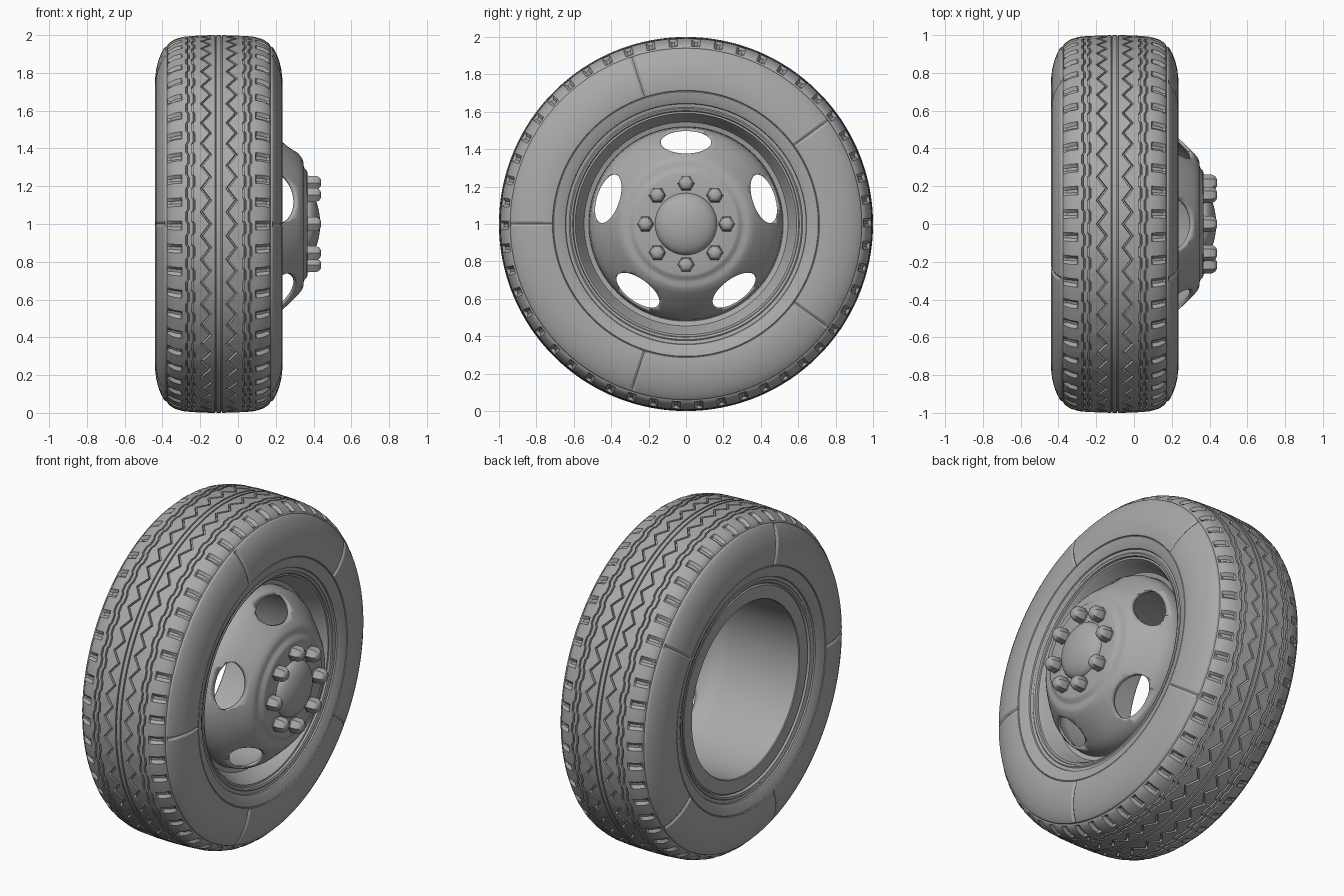
import bpy, bmesh, math
from math import sin, cos, pi, radians

cube = bpy.data.objects.get("Cube")
if cube:
    bpy.data.objects.remove(cube)

GREY = (0.4, 0.4, 0.4, 1)
grey = bpy.data.materials.new("plain_grey")
grey.use_nodes = True
grey.diffuse_color = GREY
grey.node_tree.nodes["Principled BSDF"].inputs["Base Color"].default_value = GREY

MID = -0.102          # middle of the tyre along the axle
PITCH = 8             # segments per tread block
SEGS = PITCH * 50


def finish(bm, name, angle=30):
    bmesh.ops.recalc_face_normals(bm, faces=bm.faces)
    mesh = bpy.data.meshes.new(name)
    bm.to_mesh(mesh)
    bm.free()
    mesh.materials.append(grey)
    ob = bpy.data.objects.new(name, mesh)
    bpy.context.collection.objects.link(ob)
    bpy.ops.object.select_all(action='DESELECT')
    ob.select_set(True)
    bpy.context.view_layer.objects.active = ob
    bpy.ops.object.shade_smooth_by_angle(angle=radians(angle))
    return ob


def revolve(name, profile, segs=128, shape=None, angle=30):
    """Spin a closed (x, r, kind) loop around the axle; shape() may move points."""
    bm = bmesh.new()
    rings = []
    for k in range(segs):
        a = 2 * pi * k / segs
        ring = []
        for point in profile:
            x, r = shape(point, k) if shape else point[:2]
            ring.append(bm.verts.new((x, r * cos(a), 1 + r * sin(a))))
        rings.append(ring)
    n = len(profile)
    for k in range(segs):
        here, there = rings[k], rings[(k + 1) % segs]
        for i in range(n):
            j = (i + 1) % n
            bm.faces.new((here[i], here[j], there[j], there[i]))
    bmesh.ops.remove_doubles(bm, verts=bm.verts, dist=1e-5)
    return finish(bm, name, angle)


# Tyre: half profile as (offset from middle, radius, kind), outwards from the crown
def crown(u):
    return 1 - 0.25 * u * u


half = []
for u, w, depth, kind in ((0.015, 0.004, 0.008, "plain"), (0.068, 0.007, 0.016, "zigzag"),
                          (0.135, 0.005, 0.010, "step"), (0.165, 0.005, 0.010, "step")):
    half += [(u - w, crown(u), kind), (u - w * 0.6, crown(u) - depth, kind),
             (u + w * 0.6, crown(u) - depth, kind), (u + w, crown(u), kind)]
half += [(0.195, 0.989, "plain"), (0.203, 0.987, "lug"), (0.235, 0.977, "lug"),
         (0.258, 0.962, "lug"), (0.270, 0.950, "plain"), (0.274, 0.940, "plain"),
         (0.284, 0.937, "plain"), (0.290, 0.930, "side"), (0.305, 0.903, "side"),
         (0.320, 0.865, "side"), (0.331, 0.82, "side"), (0.337, 0.77, "side"),
         (0.336, 0.72, "side"), (0.335, 0.714, "plain"), (0.330, 0.711, "plain"),
         (0.333, 0.707, "plain"), (0.325, 0.67, "plain"), (0.313, 0.645, "plain"),
         (0.305, 0.642, "plain"), (0.303, 0.625, "plain"), (0.290, 0.60, "plain")]
tyre_loop = [(-u, r, kind) for u, r, kind in reversed(half)] + half


def tread(point, k):
    u, r, kind = point
    side = 1 if u > 0 else -1
    phase = k % PITCH
    if kind == "zigzag":
        u += 0.024 * (abs(phase - PITCH / 2) / (PITCH / 4) - 1)
    elif kind == "step":
        u += 0.005 if phase < PITCH / 2 else -0.005
    elif kind == "lug" and phase < 2:
        r -= 0.014
        u -= side * 0.006
    elif kind == "side" and k % (SEGS // 5) == SEGS // 10:
        u -= side * 0.008
        r -= 0.003
    return MID + u, r


revolve("tyre", tyre_loop, SEGS, tread)

# Rim: flanged lip, sloping dish and plain inner barrel
revolve("rim", [(0.165, 0.64), (0.195, 0.632), (0.205, 0.618), (0.200, 0.606),
                (0.188, 0.602), (0.188, 0.592), (0.165, 0.578), (0.125, 0.562),
                (0.095, 0.545), (0.085, 0.512), (-0.395, 0.512), (-0.400, 0.516),
                (-0.400, 0.592), (-0.392, 0.600), (-0.405, 0.608), (-0.408, 0.620),
                (-0.398, 0.632), (-0.37, 0.64)])

# Wheel disc: thin dished shell with five oval openings
front = [(0.09, 0.520), (0.150, 0.512), (0.195, 0.488), (0.240, 0.450), (0.285, 0.408),
         (0.320, 0.372), (0.338, 0.350), (0.346, 0.330), (0.346, 0.312), (0.352, 0.296),
         (0.364, 0.284), (0.368, 0.270), (0.368, 0.140)]
disc = revolve("wheel_disc", front + [(x - 0.014, r - 0.008) for x, r in reversed(front)],
               angle=40)

bm = bmesh.new()
for i in range(5):
    a = pi / 2 + i * 2 * pi / 5
    loops = []
    for x in (0.0, 0.5):
        loop = []
        for j in range(40):
            t = 2 * pi * j / 40
            r, s = 0.437 + 0.060 * sin(t), 0.135 * cos(t)
            loop.append(bm.verts.new((x, r * cos(a) - s * sin(a), 1 + r * sin(a) + s * cos(a))))
        bm.faces.new(loop)
        loops.append(loop)
    for j in range(40):
        m = (j + 1) % 40
        bm.faces.new((loops[0][j], loops[0][m], loops[1][m], loops[1][j]))
cutter = finish(bm, "opening_cutter")
cutter.hide_render = True
cutter.hide_viewport = True
cut = disc.modifiers.new("openings", 'BOOLEAN')
cut.object = cutter
cut.operation = 'DIFFERENCE'
cut.solver = 'EXACT'
disc.modifiers.move(len(disc.modifiers) - 1, 0)

# Hub cap: shallow dome
dome = [(0.365 + 0.07 * cos(t), 0.166 * sin(t)) for t in (i * pi / 20 for i in range(11))]
revolve("hub_cap", dome + [(0.355, 0.166), (0.355, 0)], 64)

# Wheel nuts: hexagonal body with a flange and a rounded crown
for i in range(8):
    a = i * pi / 4
    bm = bmesh.new()
    rings = []
    for x, r in ((0.360, 0.046), (0.372, 0.046), (0.374, 0.043), (0.412, 0.043),
                 (0.428, 0.036), (0.437, 0.024), (0.440, 0.010)):
        rings.append([bm.verts.new((x, 0.218 * cos(a) + r * cos(j * pi / 3),
                                    1 + 0.218 * sin(a) + r * sin(j * pi / 3)))
                      for j in range(6)])
    for low, high in zip(rings, rings[1:]):
        for j in range(6):
            m = (j + 1) % 6
            bm.faces.new((low[j], low[m], high[m], high[j]))
    bm.faces.new(rings[0])
    bm.faces.new(rings[-1])
    finish(bm, f"wheel_nut_{i + 1}", 35)
